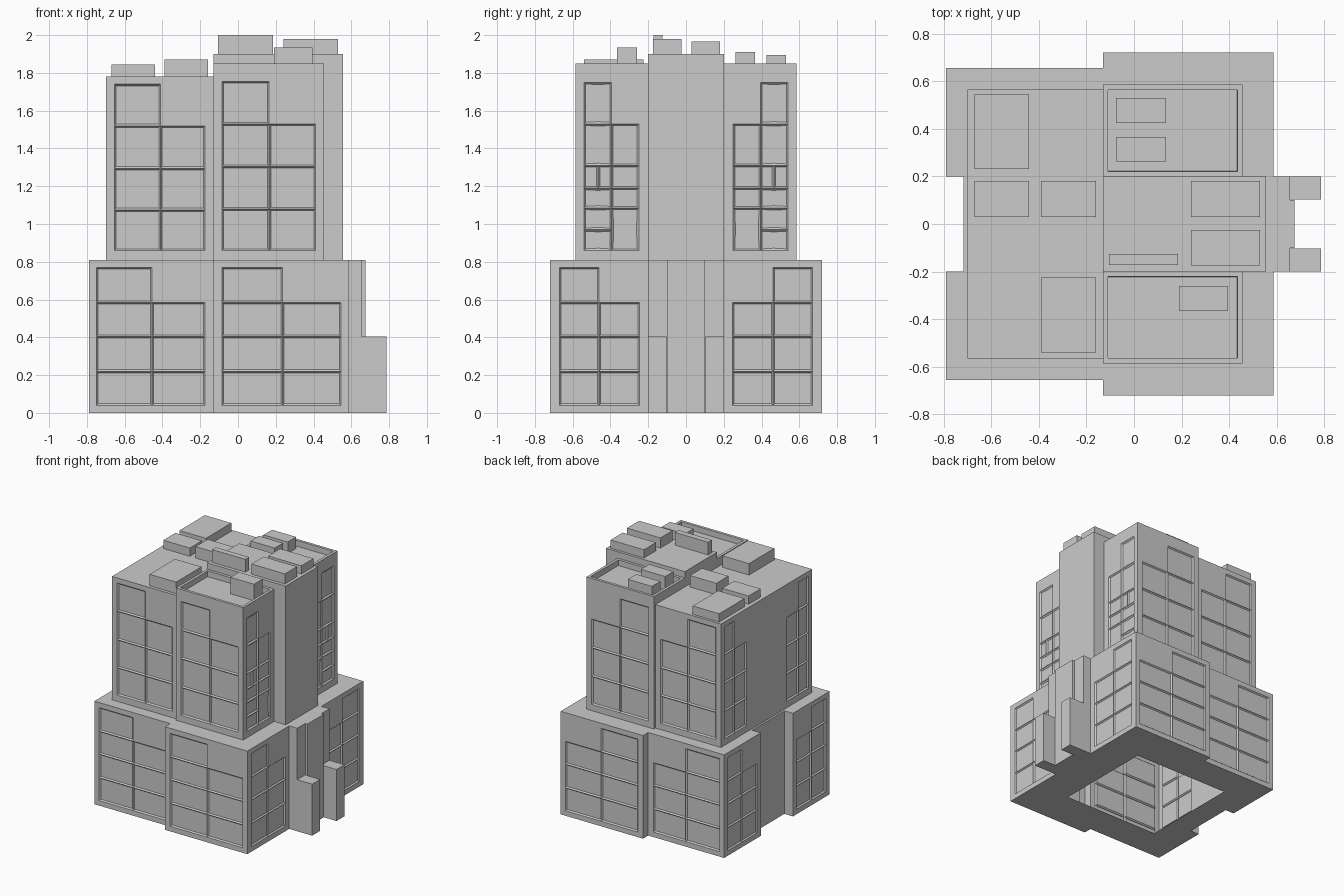
import bpy, bmesh

if "Cube" in bpy.data.objects:
    bpy.data.objects.remove(bpy.data.objects["Cube"])


def finish(bm, name, mirror=True):
    me = bpy.data.meshes.new(name)
    bm.to_mesh(me)
    bm.free()
    ob = bpy.data.objects.new(name, me)
    bpy.context.collection.objects.link(ob)
    if mirror:
        m = ob.modifiers.new("mirror_y", 'MIRROR')
        m.use_axis = (False, True, False)
        m.use_mirror_merge = False
    return ob


def box(name, x, y, z, mirror=False):
    bm = bmesh.new()
    for v in bmesh.ops.create_cube(bm, size=1)["verts"]:
        v.co = [s[0] if c < 0 else s[1] for c, s in zip(v.co, (x, y, z))]
    return finish(bm, name, mirror)


def grid(cols, rows, skip=()):
    """Rectangles (u0, u1, z0, z1) of a panel grid, leaving out some cells."""
    return [(cols[i], cols[i + 1], rows[j], rows[j + 1])
            for i in range(len(cols) - 1) for j in range(len(rows) - 1)
            if (i, j) not in skip]


def wall(bm, a, b, z0, z1, panels=()):
    """Flat wall from a to b; panels become shallow recesses with sloped edges."""
    ax = 0 if abs(b[0] - a[0]) > abs(b[1] - a[1]) else 1
    us = sorted({a[ax], b[ax]} | {u for p in panels for u in p[:2]},
                reverse=a[ax] > b[ax])
    zs = sorted({z0, z1} | {z for p in panels for z in p[2:]})

    def point(u, z):
        return (u, a[1], z) if ax == 0 else (a[0], u, z)
    vs = [[bm.verts.new(point(u, z)) for z in zs] for u in us]
    groups = [[] for _ in panels]
    for i in range(len(us) - 1):
        for j in range(len(zs) - 1):
            f = bm.faces.new((vs[i][j], vs[i + 1][j], vs[i + 1][j + 1], vs[i][j + 1]))
            u, z = (us[i] + us[i + 1]) / 2, (zs[j] + zs[j + 1]) / 2
            for g, (p0, p1, q0, q1) in zip(groups, panels):
                if p0 < u < p1 and q0 < z < q1:
                    g.append(f)
    cells = []
    for g in groups:
        cells += bmesh.ops.dissolve_faces(bm, faces=g)["region"] if len(g) > 1 else g
    bm.normal_update()
    if cells:
        bmesh.ops.inset_individual(bm, faces=cells, thickness=0.012, depth=-0.01)


def cap(bm, pts, z, down=False):
    f = bm.faces.new([bm.verts.new((x, y, z)) for x, y in (reversed(pts) if down else pts)])
    bm.normal_update()
    return f


def shell(name, pts, z0, z1, panels, closed=False, hole=None, parapet=None):
    """Front half of a block from a counter-clockwise outline, mirrored to the back."""
    bm = bmesh.new()
    n = len(pts)
    for i in range(n if closed else n - 1):
        wall(bm, pts[i], pts[(i + 1) % n], z0, z1, panels.get(i, ()))
    top = cap(bm, pts, z1)
    if hole:
        cap(bm, pts + hole, z0, down=True)
    if parapet:
        bmesh.ops.inset_individual(bm, faces=[top], thickness=parapet[0])
        bmesh.ops.inset_individual(bm, faces=[top], thickness=0.0005, depth=-parapet[1])
    return finish(bm, name)


# Wide podium, hollow with an open frame underneath
low = [0.04, 0.22, 0.405, 0.585, 0.77]
podium = [(-0.715, 0), (-0.715, -0.2), (-0.79, -0.2), (-0.79, -0.655),
          (-0.13, -0.655), (-0.13, -0.72), (0.585, -0.72), (0.585, -0.2),
          (0.655, -0.2), (0.655, -0.1), (0.675, -0.1), (0.675, 0)]
shell("podium", podium, 0, 0.81, {
    2: grid([-0.61, -0.43, -0.245], low, {(1, 3)}),
    3: grid([-0.75, -0.455, -0.175], low, {(1, 3)}),
    5: grid([-0.085, 0.235, 0.545], low, {(1, 3)}),
    6: grid([-0.67, -0.46, -0.245], low, {(1, 3)}),
}, hole=[(0.3, 0), (0.3, -0.4), (-0.53, -0.4), (-0.53, 0)])

# Entrance pillars
box("entrance_pillar", (0.65, 0.785), (-0.2, -0.102), (0, 0.405), mirror=True)

# Side-wall panels: outer column, split cells, inner column
side = (grid([-0.54, -0.395], [0.86, 0.97, 1.085, 1.19])
        + grid([-0.54, -0.465, -0.395], [1.19, 1.31])
        + grid([-0.54, -0.395], [1.31, 1.53, 1.75])
        + grid([-0.395, -0.25], [0.86, 1.085, 1.19, 1.31, 1.53]))

# Left tower
shell("left_tower", [(-0.7, 0), (-0.7, -0.565), (-0.13, -0.565), (-0.13, 0)],
      0.81, 1.78, {
          0: grid([-0.52, -0.395, -0.25], [0.86, 1.075, 1.295, 1.52, 1.74], {(1, 3)}),
          1: grid([-0.655, -0.41, -0.175], [0.86, 1.075, 1.295, 1.52, 1.74], {(1, 3)}),
      })

# Twin right towers with parapet roofs
shell("right_tower", [(-0.13, -0.2), (-0.13, -0.585), (0.455, -0.585), (0.455, -0.2)],
      0.81, 1.85, {
          1: grid([-0.085, 0.165, 0.41], [0.86, 1.08, 1.305, 1.53, 1.755], {(1, 3)}),
          2: side,
      }, closed=True, parapet=(0.03, 0.045))

# Central core between the twin towers
box("core_tower", (-0.13, 0.555), (-0.2, 0.2), (0.81, 1.9))

# Rooftop units
for name, x, y, z in [
    ("left_roof_unit_large_back", (-0.67, -0.44), (0.23, 0.545), (1.78, 1.845)),
    ("left_roof_unit_small_outer", (-0.67, -0.44), (0.03, 0.18), (1.78, 1.845)),
    ("left_roof_unit_small_inner", (-0.39, -0.16), (0.03, 0.18), (1.78, 1.87)),
    ("left_roof_unit_large_front", (-0.39, -0.16), (-0.54, -0.225), (1.78, 1.87)),
    ("core_roof_unit_back", (0.24, 0.53), (0.03, 0.18), (1.9, 1.965)),
    ("core_roof_unit_front", (0.24, 0.53), (-0.175, -0.025), (1.9, 1.98)),
    ("core_roof_screen", (-0.105, 0.185), (-0.172, -0.125), (1.9, 2.0)),
    ("back_roof_unit_inner", (-0.075, 0.135), (0.262, 0.365), (1.805, 1.91)),
    ("back_roof_unit_outer", (-0.075, 0.135), (0.425, 0.53), (1.805, 1.895)),
    ("front_roof_unit", (0.19, 0.395), (-0.365, -0.26), (1.805, 1.935)),
]:
    box(name, x, y, z)
